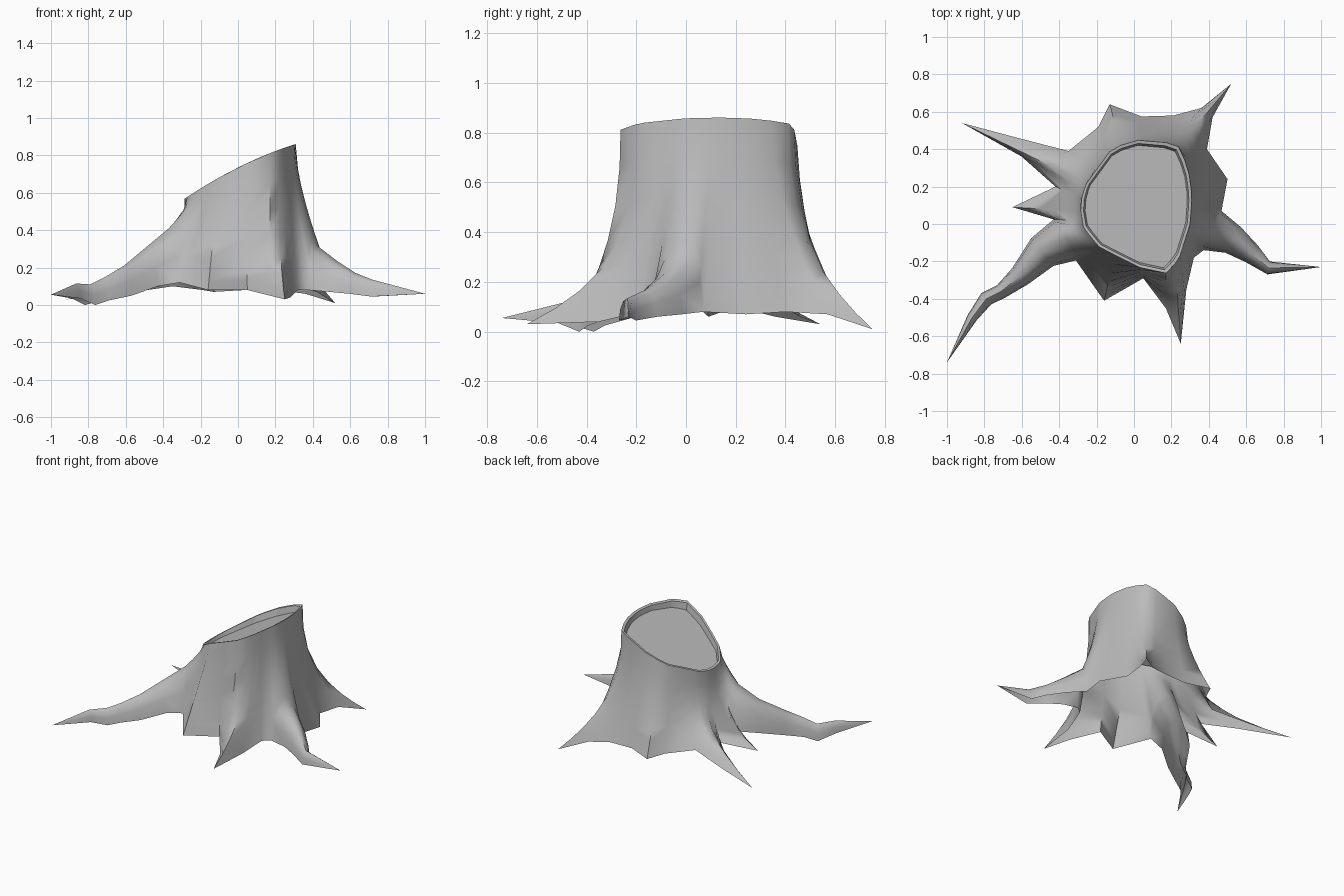
import bpy
import bmesh
import math
from mathutils import Vector

default_cube = bpy.data.objects.get("Cube")
if default_cube:
    bpy.data.objects.remove(default_cube, do_unlink=True)

grey = bpy.data.materials.new("weathered grey")
grey.use_nodes = True
grey.diffuse_color = (0.5, 0.5, 0.5, 1)
grey.node_tree.nodes["Principled BSDF"].inputs["Base Color"].default_value = grey.diffuse_color

CENTRE = Vector((0.01, 0.1))


def finish(bm, name, smooth_angle):
    """Turn a bmesh into a named, smooth-shaded object."""
    bmesh.ops.remove_doubles(bm, verts=bm.verts, dist=0.0005)
    mesh = bpy.data.meshes.new(name)
    bm.to_mesh(mesh)
    bm.free()
    mesh.materials.append(grey)
    obj = bpy.data.objects.new(name, mesh)
    bpy.context.collection.objects.link(obj)
    bpy.ops.object.select_all(action="DESELECT")
    obj.select_set(True)
    bpy.context.view_layer.objects.active = obj
    bpy.ops.object.shade_smooth_by_angle(angle=math.radians(smooth_angle))


def bridge(bm, lower, upper, closed):
    """Fill the strip between two rows of vertices."""
    count = len(lower)
    for i in range(count if closed else count - 1):
        j = (i + 1) % count
        bm.faces.new((lower[i], lower[j], upper[j], upper[i]))


# Outline of the sawn rim, counter-clockwise
RIM = [(0.3, 0.0), (0.31, 0.15), (0.29, 0.3), (0.23, 0.43), (0.0, 0.45),
       (-0.12, 0.4), (-0.26, 0.21), (-0.29, 0.1), (-0.27, -0.02),
       (-0.19, -0.12), (0.02, -0.23), (0.17, -0.265), (0.24, -0.19)]

# Ragged foot between the long roots: x, y, z, flare power, bearing on the rim
FOOT_BACK = [(0.5, 0.24, 0.07, 1.7, 15), (0.39, 0.4, 0.08, 1.4, 30),
             (0.42, 0.57, 0.07, 1.8, 43), (0.52, 0.75, 0.01, 2.7, 54),
             (0.36, 0.62, 0.06, 2, 64), (0.21, 0.58, 0.08, 1.6, 74),
             (0.04, 0.575, 0.08, 1.6, 88), (-0.13, 0.64, 0.07, 1.5, 104),
             (-0.19, 0.52, 0.08, 1.5, 116), (-0.35, 0.39, 0.1, 1.8, 136),
             (-0.62, 0.46, 0.06, 2.8, 150), (-0.92, 0.54, 0.03, 3.6, 156),
             (-0.6, 0.36, 0.06, 2.8, 163), (-0.42, 0.2, 0.1, 1.8, 173),
             (-0.65, 0.09, 0.06, 2.8, 186)]
FOOT_FRONT = [(-0.16, -0.41, 0.08, 1, 247), (0.05, -0.29, 0.08, 1, 274),
              (0.17, -0.45, 0.05, 2.4, 294), (0.25, -0.64, 0.03, 3.7, 304),
              (0.28, -0.35, 0.04, 2.2, 311), (0.32, -0.18, 0.08, 1.3, 320)]

# Long roots: x, y, half width, top and bottom of each station
LEFT_ROOT = [(0.42, -0.035, 0.115, 0.32, 0.08), (0.53, -0.085, 0.08, 0.235, 0.07),
             (0.63, -0.16, 0.055, 0.17, 0.06), (0.72, -0.235, 0.035, 0.135, 0.045),
             (1.0, -0.23, 0, 0.06, 0.06)]
RIGHT_ROOT = [(-0.37, -0.085, 0.125, 0.41, 0.12), (-0.49, -0.15, 0.095, 0.31, 0.1),
              (-0.61, -0.28, 0.06, 0.21, 0.05), (-0.71, -0.36, 0.04, 0.15, 0.025),
              (-0.79, -0.4, 0.04, 0.11, 0), (-0.865, -0.5, 0.028, 0.115, 0.035),
              (-1.0, -0.74, 0, 0.055, 0.055)]
ARCH_STEPS = 6


def rim_height(x):
    return 0.735 + 0.5 * x - 0.3 * x * x


def rim_point(angle):
    """Where a ray from the centre crosses the rim outline."""
    ray = Vector((math.cos(angle), math.sin(angle)))
    for i, start in enumerate(RIM):
        a = Vector(start) - CENTRE
        edge = Vector(RIM[(i + 1) % len(RIM)]) - CENTRE - a
        det = ray.cross(edge)
        if abs(det) < 1e-9:
            continue
        distance = a.cross(edge) / det
        along = a.cross(ray) / det
        if distance > 0 and -1e-6 <= along <= 1 + 1e-6:
            return CENTRE + ray * distance
    return CENTRE + ray * 0.3


def arches(stations):
    """Arched cross-sections of a root that is open below."""
    rows = []
    for i, (x, y, width, top, bottom) in enumerate(stations):
        before = Vector(stations[max(i - 1, 0)][:2])
        after = Vector(stations[min(i + 1, len(stations) - 1)][:2])
        along = (after - before).normalized()
        side = Vector((along.y, -along.x))
        row = []
        for step in range(ARCH_STEPS + 1):
            turn = math.pi * step / ARCH_STEPS
            spot = Vector((x, y)) + side * width * math.cos(turn)
            row.append((spot.x, spot.y, bottom + (top - bottom) * math.sin(turn)))
        rows.append(row)
    return rows


def root_foot(arch, flare, first, last):
    """Foot entries where a long root leaves the trunk."""
    return [(*point, flare, first + (last - first) * i / ARCH_STEPS)
            for i, point in enumerate(arch)]


# Trunk: flared columns from the rim down to the foot and the root arches
left_arches = arches(LEFT_ROOT)
right_arches = arches(RIGHT_ROOT)
foot_ring = (root_foot(left_arches[0], 1.5, -32, 5) + FOOT_BACK
             + root_foot(right_arches[0], 1.3, 196, 235) + FOOT_FRONT)
LEVELS = [0, 0.08, 0.17, 0.28, 0.42, 0.6, 0.8, 1]
columns = []
for x, y, z, flare, bearing in foot_ring:
    rim = rim_point(math.radians(bearing))
    column = []
    for level in LEVELS:
        spot = rim.lerp(Vector((x, y)), (1 - level) ** flare)
        height = z + (rim_height(rim.x) - z) * level
        column.append((spot.x, spot.y, height))
    columns.append(column)

bm = bmesh.new()
rows = [[bm.verts.new(column[k]) for column in columns] for k in range(len(LEVELS))]
for lower, upper in zip(rows, rows[1:]):
    bridge(bm, lower, upper, True)

# Long roots grow out of the trunk as one continuous skin
for sections in (left_arches, right_arches):
    root_rows = [[bm.verts.new(point) for point in section] for section in sections]
    for near, far in zip(root_rows, root_rows[1:]):
        bridge(bm, far, near, False)
finish(bm, "trunk_and_roots", 60)

# Cut top: narrow bark lip around a flat slanted face
bm = bmesh.new()
outer, inner, floor = [], [], []
for column in columns:
    x, y, z = column[-1]
    outer.append(bm.verts.new((x, y, z)))
    spot = CENTRE + (Vector((x, y)) - CENTRE) * 0.95
    inner.append(bm.verts.new((spot.x, spot.y, rim_height(spot.x) - 0.003)))
    spot = CENTRE + (Vector((x, y)) - CENTRE) * 0.92
    floor.append(bm.verts.new((spot.x, spot.y, 0.68 + 0.49 * spot.x)))
bridge(bm, outer, inner, True)
bridge(bm, inner, floor, True)
bm.faces.new(floor)
finish(bm, "cut_top", 20)
